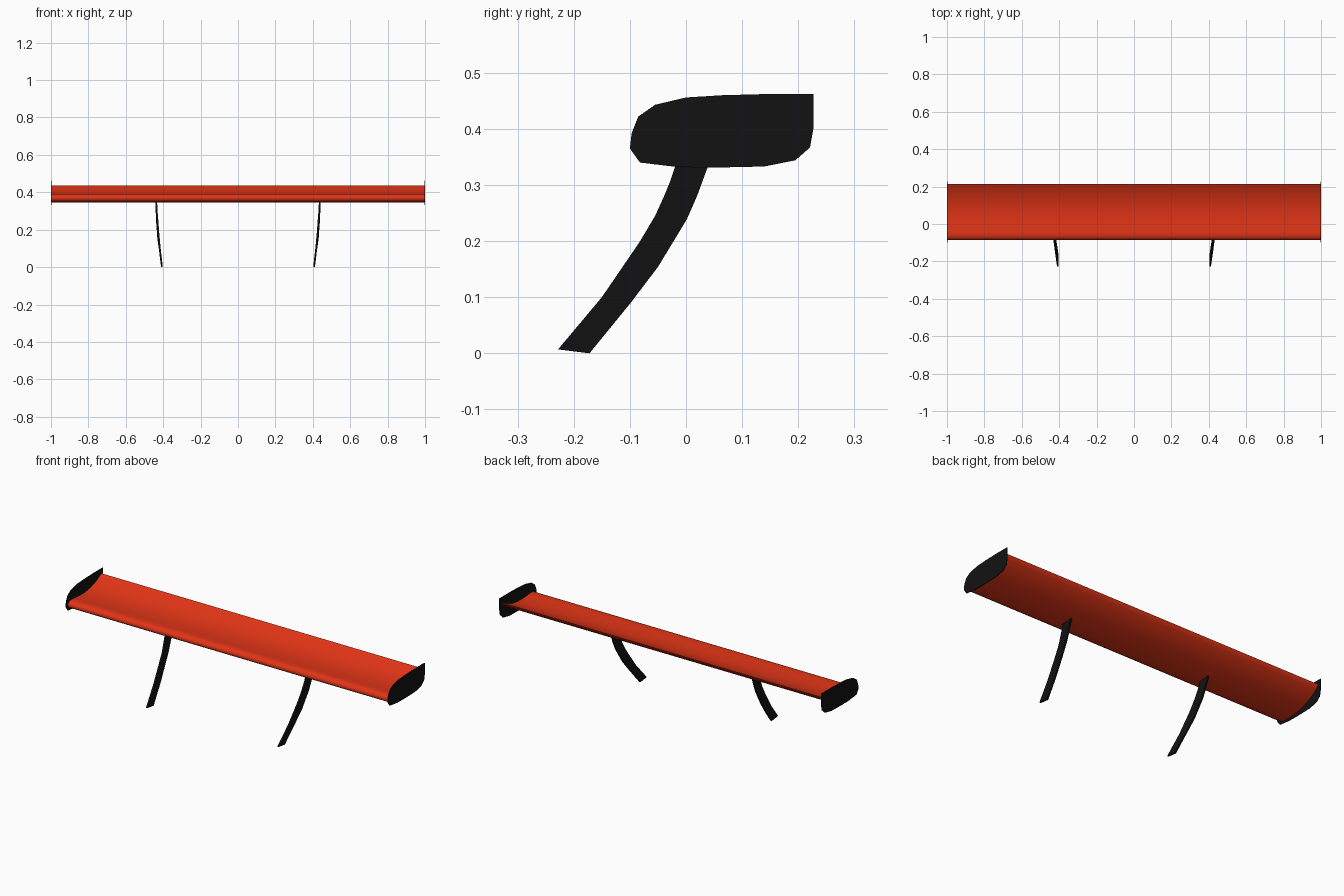
import bpy, bmesh

if "Cube" in bpy.data.objects:
    bpy.data.objects.remove(bpy.data.objects["Cube"])


def material(name, rgb):
    m = bpy.data.materials.new(name)
    m.diffuse_color = (*rgb, 1)
    m.use_nodes = True
    m.node_tree.nodes["Principled BSDF"].inputs["Base Color"].default_value = m.diffuse_color
    return m


RED = material("red_paint", (0.75, 0.035, 0.008))
BLACK = material("black_paint", (0.006, 0.006, 0.006))


def loft(name, sections, mat, angle):
    """Skin matching closed sections and cap both ends."""
    bm = bmesh.new()
    rings = [[bm.verts.new(p) for p in s] for s in sections]
    n = len(rings[0])
    for a, b in zip(rings, rings[1:]):
        for i in range(n):
            j = (i + 1) % n
            bm.faces.new((a[i], a[j], b[j], b[i]))
    bm.faces.new(rings[0])
    bm.faces.new(rings[-1])
    bmesh.ops.recalc_face_normals(bm, faces=bm.faces)
    me = bpy.data.meshes.new(name)
    bm.to_mesh(me)
    bm.free()
    me.materials.append(mat)
    ob = bpy.data.objects.new(name, me)
    bpy.context.collection.objects.link(ob)
    bpy.ops.object.select_all(action='DESELECT')
    ob.select_set(True)
    bpy.context.view_layer.objects.active = ob
    bpy.ops.object.shade_smooth_by_angle(angle=angle)
    return ob


# Wing blade: inverted aerofoil, hollow on top and rounded underneath (y, z)
aerofoil = [(0.213, 0.436), (0.17, 0.412), (0.12, 0.394), (0.07, 0.386),
            (0.02, 0.385), (-0.03, 0.389), (-0.055, 0.391), (-0.072, 0.388),
            (-0.082, 0.379), (-0.085, 0.368), (-0.08, 0.357), (-0.065, 0.349),
            (-0.035, 0.346), (0.01, 0.346), (0.06, 0.352), (0.11, 0.366),
            (0.16, 0.390), (0.195, 0.416), (0.213, 0.434)]
loft("wing_blade", [[(x, y, z) for y, z in aerofoil] for x in (-0.997, 0.997)],
     RED, 0.8)

# End plate outline (y, z)
plate = [(0.227, 0.462), (0.14, 0.462), (0.065, 0.46), (0.0, 0.456),
         (-0.055, 0.443), (-0.085, 0.422), (-0.097, 0.392), (-0.1, 0.365),
         (-0.082, 0.34), (-0.015, 0.332), (0.05, 0.331), (0.14, 0.333),
         (0.195, 0.344), (0.221, 0.367), (0.227, 0.4)]

# Curved strut stations: centre x, front (y, z), rear (y, z)
stations = [(0.407, (-0.228, 0.007), (-0.172, 0.0)),
            (0.418, (-0.150, 0.100), (-0.097, 0.092)),
            (0.427, (-0.083, 0.198), (-0.050, 0.154)),
            (0.430, (-0.055, 0.245), (-0.022, 0.200)),
            (0.433, (-0.040, 0.278), (0.002, 0.240)),
            (0.435, (-0.028, 0.307), (0.020, 0.281)),
            (0.437, (-0.013, 0.352), (0.046, 0.352))]
T = 0.0045

for side, s in (("left", -1), ("right", 1)):
    loft(side + "_end_plate",
         [[(s * x, y, z) for y, z in plate] for x in (0.996, 1.0)], BLACK, 0.5)
    loft(side + "_strut",
         [[(s * (x - T), *f), (s * (x + T), *f), (s * (x + T), *r), (s * (x - T), *r)]
          for x, f, r in stations], BLACK, 0.6)
